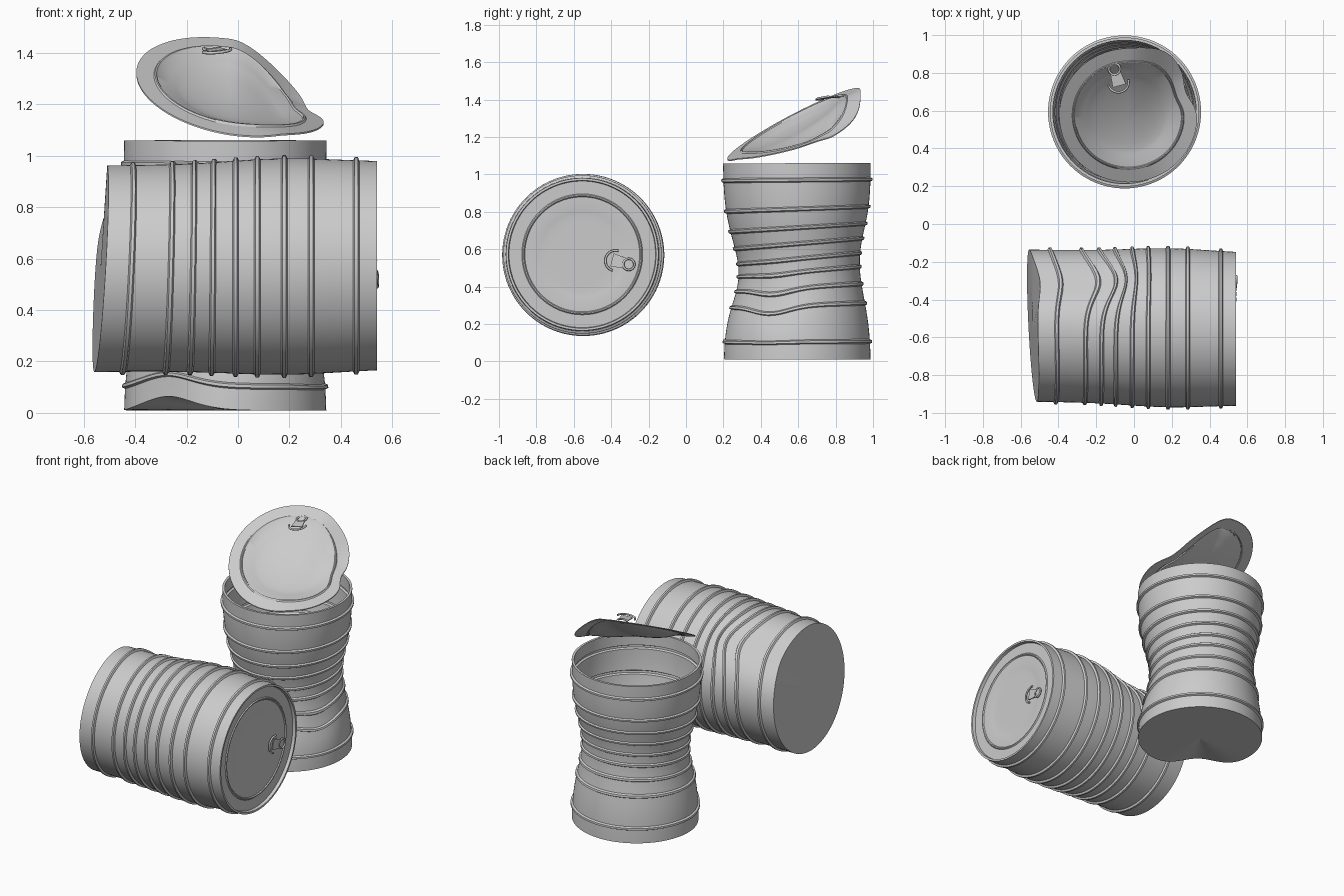
import bpy, bmesh
from math import sin, cos, pi, exp, radians, remainder
from mathutils import Matrix, Vector

if "Cube" in bpy.data.objects:
    bpy.data.objects.remove(bpy.data.objects["Cube"])

R = 0.395
SEG = 96


def bell(x, c, w):
    return exp(-((x - c) / w) ** 2)


def abell(a, deg, w):
    return exp(-(remainder(a - radians(deg), 2 * pi) / w) ** 2)


def wall(ribs, height, radius):
    """Side profile from bottom to top with raised ribs."""
    pts = [(radius, i * height / 50) for i in range(51)
           if all(abs(i * height / 50 - q) > 0.016 for q in ribs)]
    for q in ribs:
        pts += [(radius, q - 0.012), (radius + 0.012, q - 0.006),
                (radius + 0.012, q + 0.006), (radius, q + 0.012)]
    return sorted(pts, key=lambda p: p[1])


def revolve(name, profile, warp):
    """Spin a profile around the local axis, passing every point through warp."""
    bm = bmesh.new()
    rings = [[bm.verts.new(warp(r, 2 * pi * i / SEG, z)) for i in range(SEG)]
             for r, z in profile]
    for lo, hi in zip(rings, rings[1:]):
        for i in range(SEG):
            j = (i + 1) % SEG
            bm.faces.new((lo[i], lo[j], hi[j], hi[i]))
    bmesh.ops.remove_doubles(bm, verts=bm.verts, dist=0.0002)
    bmesh.ops.recalc_face_normals(bm, faces=bm.faces)
    me = bpy.data.meshes.new(name)
    bm.to_mesh(me)
    bm.free()
    ob = bpy.data.objects.new(name, me)
    bpy.context.collection.objects.link(ob)
    bpy.ops.object.select_all(action='DESELECT')
    ob.select_set(True)
    bpy.context.view_layer.objects.active = ob
    bpy.ops.object.shade_smooth_by_angle(angle=radians(32))
    return ob


def pull_tab(name, centre, outward, normal):
    """Ring, rivet collar and tapered plate of an opening tab."""
    e = Vector(outward).normalized()
    n = Vector(normal)
    n = (n - e * n.dot(e)).normalized()
    mat = Matrix((e, n.cross(e), n)).transposed().to_4x4()
    mat.translation = Vector(centre)
    cu = bpy.data.curves.new(name + "_ring", 'CURVE')
    cu.dimensions = '3D'
    cu.bevel_depth = 0.006
    cu.bevel_resolution = 2
    for cx, rad, a0, a1, closed in ((0.048, 0.03, 0, 2 * pi, True),
                                    (-0.025, 0.055, pi / 2, 3 * pi / 2, False)):
        sp = cu.splines.new('POLY')
        sp.points.add(23)
        for i, p in enumerate(sp.points):
            a = a0 + (a1 - a0) * i / (24 if closed else 23)
            p.co = (cx + rad * cos(a), rad * sin(a), 0, 1)
        sp.use_cyclic_u = closed
    ring = bpy.data.objects.new(name + "_ring", cu)
    bm = bmesh.new()
    f = bm.faces.new([bm.verts.new(p) for p in (
        (-0.045, -0.036, -0.003), (0.03, -0.028, -0.003),
        (0.02, 0, -0.003), (0.03, 0.028, -0.003), (-0.045, 0.036, -0.003))])
    up = bmesh.ops.extrude_face_region(bm, geom=[f])["geom"]
    bmesh.ops.translate(bm, vec=(0, 0, 0.006),
                        verts=[v for v in up if isinstance(v, bmesh.types.BMVert)])
    bmesh.ops.recalc_face_normals(bm, faces=bm.faces)
    me = bpy.data.meshes.new(name + "_plate")
    bm.to_mesh(me)
    bm.free()
    plate = bpy.data.objects.new(name + "_plate", me)
    for ob in (ring, plate):
        ob.matrix_world = mat
        bpy.context.collection.objects.link(ob)


# Standing can: pinched waist, tilted ribs, dent in the front left foot
def stand_warp(r, a, z):
    f = min(r / R, 1)
    low = bell(z, 0, 0.26)
    dent = abell(a, 232, 0.45)
    waist = bell(z, 0.49, 0.25)
    k = 1 - 0.18 * waist - 0.09 * dent * low
    h = z + f * (0.055 * dent * low + 0.03 * sin(a) * bell(z, 0.55, 0.28)
                 - 0.04 * abell(a, -24, 0.4) * bell(z, 0.3, 0.14))
    return (-0.05 + r * k * cos(a), 0.593 + 0.012 * waist + r * k * sin(a), 0.01 + h)


ribs = [0.095, 0.29, 0.385, 0.47, 0.54, 0.62, 0.705, 0.805, 0.96]
outer = wall(ribs, 1.05, R)
inner = [(r - 0.015, z) for r, z in reversed(outer) if z > 0.02]
floor = [(R * i / 8, 0) for i in range(8)]
revolve("standing_can", floor + outer + [(R - 0.015, 1.05)] + inner
        + [(r * 0.96, 0.015) for r, z in reversed(floor)], stand_warp)


# Bent lid standing open above the can
def lid_warp(r, a, z):
    q = r / 0.385
    r *= 1 + q * q * (0.09 * abell(a, 60, 0.32) - 0.10 * abell(a, 22, 0.25))
    x, y = r * cos(a) * 0.95, r * sin(a) * 0.92
    t = min(max(x / 0.3, 0), 1)
    t = t * t * (3 - 2 * t)
    droop = 0.13 * t * min(max((y + 0.3) / 0.5, 0), 1)
    dish = 0.055 * max(0, 1 - (r / 0.3) ** 2)
    return (-0.03 + x, 0.575 + y, 1.27 + 0.52 * y - 0.15 * x - droop - dish + z)


def lid_profile(edge, depth):
    """Flat disc with a raised ring and a shallow inner step, from rim to centre."""
    return ([(edge, depth), (0.35, depth), (0.313, depth), (0.308, depth + 0.006),
             (0.302, depth + 0.006), (0.297, depth), (0.25, depth), (0.22, depth - 0.004)]
            + [(0.2 * i / 5, depth - 0.006) for i in range(5, -1, -1)])


top = lid_profile(0.385, 0)
revolve("open_lid", [(r, z - 0.006) for r, z in reversed(top)] + top, lid_warp)
pull_tab("open_lid_tab", (-0.09, 0.775, 1.413), (-0.28, 0.95, 0.12), (-0.1, -0.1, 1))


# Lying can: slightly swollen, with the base crushed at the upper back
def lying_warp(r, a, z):
    f = min(r / R, 1)
    low = 1 / (1 + exp((z - 0.42) / 0.08))
    dent = abell(a, 50, 0.42)
    k = 1.02 + 0.045 * bell(z, 0.72, 0.3) - 0.10 * dent * low
    foot = max(0, 1 - z / 0.5)
    shift = f * (dent * (0.03 * bell(z, 0, 0.2) + 0.085 * bell(z, 0.33, 0.17))
                 + foot * (0.024 * sin(a) - 0.02 * cos(a)))
    t = z / 1.075
    return (-0.535 + z + shift, -0.538 - 0.017 * t + r * k * cos(a),
            0.562 + 0.011 * t + r * k * sin(a))


ribs = [0.105, 0.265, 0.355, 0.435, 0.525, 0.61, 0.715, 0.82, 0.995]
revolve("lying_can", floor + wall(ribs, 1.075, R) + [(R - 0.012, 1.075)]
        + lid_profile(R - 0.016, 1.055), lying_warp)
pull_tab("lying_can_tab", (0.538, -0.352, 0.532), (0.06, 0.97, -0.27), (1, 0, 0))
